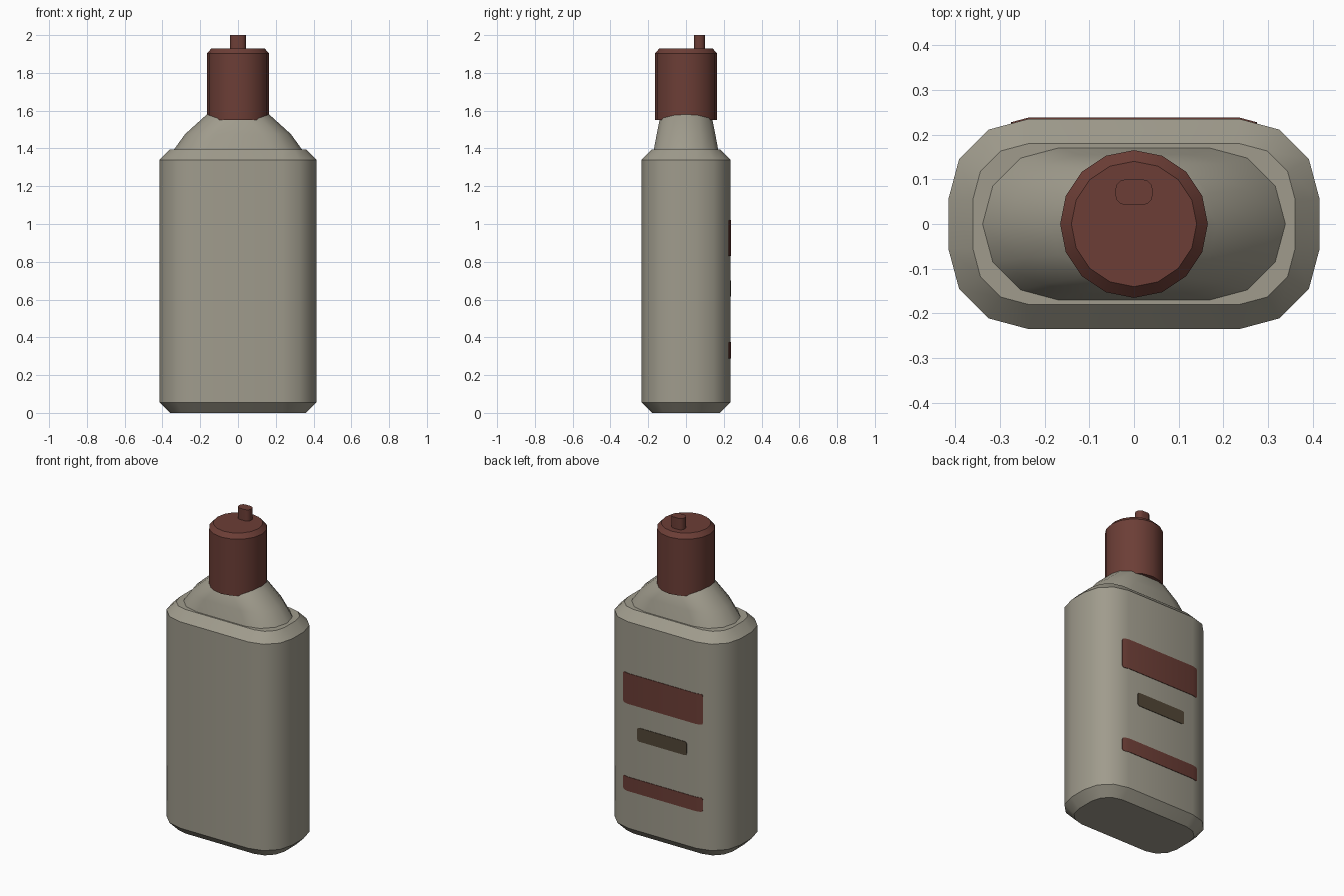
import bpy, bmesh, math

if "Cube" in bpy.data.objects:
    bpy.data.objects.remove(bpy.data.objects["Cube"])


def material(name, rgb):
    m = bpy.data.materials.new(name)
    m.diffuse_color = (*rgb, 1)
    m.use_nodes = True
    m.node_tree.nodes["Principled BSDF"].inputs["Base Color"].default_value = m.diffuse_color
    return m


STONE = material("warm grey", (0.35, 0.33, 0.265))
RED = material("dark red", (0.15, 0.048, 0.037))
BROWN = material("dark brown", (0.084, 0.061, 0.037))


def rounded_outline(hx, hy, r, steps=3):
    """Rounded rectangle, coincident points removed."""
    pts = []
    for q, (sx, sy) in enumerate([(1, 1), (-1, 1), (-1, -1), (1, -1)]):
        for i in range(steps + 1):
            a = math.pi / 2 * (q + i / steps)
            p = (sx * (hx - r) + r * math.cos(a), sy * (hy - r) + r * math.sin(a))
            if all(math.dist(p, o) > 1e-5 for o in pts):
                pts.append(p)
    return pts


def finish(name, bm, mat, angle=40):
    bmesh.ops.recalc_face_normals(bm, faces=bm.faces)
    me = bpy.data.meshes.new(name)
    bm.to_mesh(me)
    bm.free()
    me.materials.append(mat)
    ob = bpy.data.objects.new(name, me)
    bpy.context.collection.objects.link(ob)
    bpy.ops.object.select_all(action='DESELECT')
    ob.select_set(True)
    bpy.context.view_layer.objects.active = ob
    bpy.ops.object.shade_smooth_by_angle(angle=math.radians(angle))
    return ob


def loft(name, sections, mat, steps=3, y_shift=0.0):
    """Closed skin through sections (z, half x, half y, corner radius)."""
    bm = bmesh.new()
    rings = [[bm.verts.new((x, y + y_shift, z))
              for x, y in rounded_outline(hx, hy, r, steps)]
             for z, hx, hy, r in sections]
    n = len(rings[0])
    for a, b in zip(rings, rings[1:]):
        for i in range(n):
            j = (i + 1) % n
            bm.faces.new((a[i], a[j], b[j], b[i]))
    bm.faces.new(rings[0])
    bm.faces.new(rings[-1])
    return finish(name, bm, mat)


# Bottle body with chamfered top and bottom
W, D, R, C = 0.415, 0.235, 0.18, 0.055
loft("bottle_body", [(0, W - C, D - C, R - C), (C, W, D, R),
                     (1.34, W, D, R), (1.395, W - C, D - C, R - C)], STONE)

# Sloping shoulder narrowing to the neck
loft("shoulder", [(z, hx, hy, hy) for z, hx, hy in
                  [(1.39, 0.342, 0.171), (1.476, 0.28, 0.155),
                   (1.56, 0.187, 0.138), (1.58, 0.165, 0.12)]], STONE)

# Round cap with chamfered rim, and the small off-centre spout
loft("cap", [(z, r, r, r) for z, r in
             [(1.55, 0.165), (1.903, 0.165), (1.93, 0.14)]], RED, steps=4)
loft("spout", [(z, 0.042, 0.029, 0.024) for z in (1.92, 2.0)], RED, y_shift=0.071)


def back_y(x):
    """Depth of the body's back wall at x."""
    x0, x1 = W - R, W - R + R * math.sin(math.pi / 6)
    drop = R * (1 - math.cos(math.pi / 6))
    return D - drop * max(0, (abs(x) - x0) / (x1 - x0))


def label(name, half, z0, z1, mat, r=0.012):
    """Thin plate with clipped corners that follows the back wall."""
    stops = {half, half - 0.3 * r, half - r}
    if half > W - R:
        stops.add(W - R)
    xs = sorted({s * x for x in stops for s in (-1, 1)})
    bm = bmesh.new()
    grid = []
    for x in xs:
        t = max(0, (abs(x) - (half - r)) / r)
        cut = r * (1 - math.sqrt(max(0, 1 - t * t)))
        grid.append([[bm.verts.new((x, back_y(x) + off, z))
                      for off in (-0.003, 0.003)] for z in (z0 + cut, z1 - cut)])
    for (a, b), (c, d) in zip(grid, grid[1:]):
        loop = [(a[0], a[1]), (b[0], b[1]), (d[0], d[1]), (c[0], c[1])]
        bm.faces.new([p[0] for p in loop])
        bm.faces.new([p[1] for p in loop])
        for p, q in ((a, c), (b, d)):
            bm.faces.new((p[0], q[0], q[1], p[1]))
    for a, b in (grid[0], grid[-1]):
        bm.faces.new((a[0], b[0], b[1], a[1]))
    finish(name, bm, mat, 30)


# Label bands on the back
label("upper_label", 0.275, 0.83, 1.02, RED)
label("middle_label", 0.17, 0.615, 0.70, BROWN)
label("lower_label", 0.275, 0.287, 0.375, RED)
